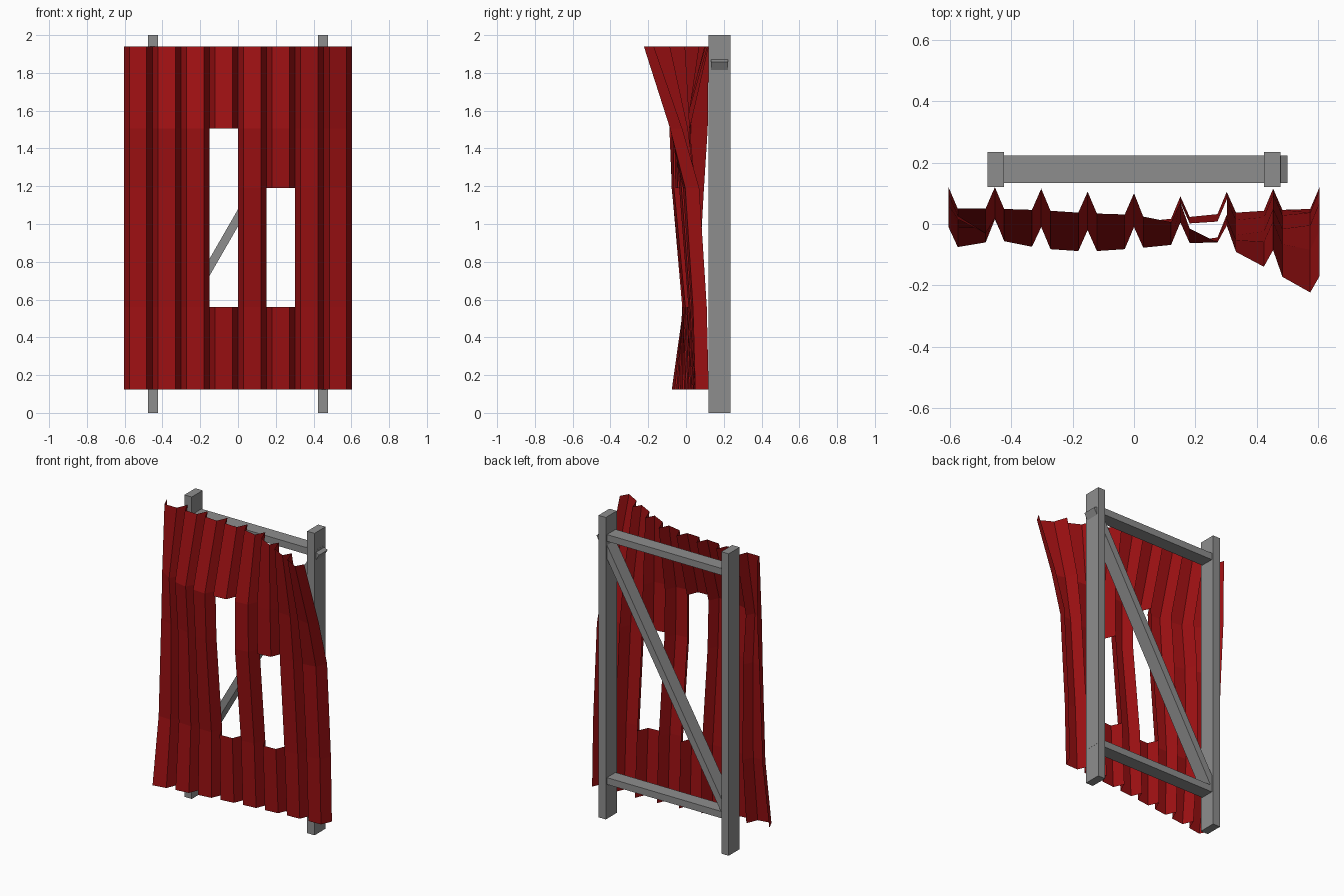
import bpy
import bmesh
from math import atan2, hypot
from mathutils import Matrix, Vector

if "Cube" in bpy.data.objects:
    bpy.data.objects.remove(bpy.data.objects["Cube"], do_unlink=True)


def make_material(name, rgb):
    mat = bpy.data.materials.new(name)
    mat.use_nodes = True
    color = (*rgb, 1.0)
    mat.diffuse_color = color
    bsdf = next(n for n in mat.node_tree.nodes if n.type == 'BSDF_PRINCIPLED')
    bsdf.inputs["Base Color"].default_value = color
    return mat


RED = make_material("red_painted_metal", (0.33, 0.005, 0.006))
GRAY = make_material("gray_steel", (0.27, 0.27, 0.27))


def add_object(name, bm, mat):
    mesh = bpy.data.meshes.new(name)
    bm.to_mesh(mesh)
    bm.free()
    mesh.materials.append(mat)
    obj = bpy.data.objects.new(name, mesh)
    bpy.context.collection.objects.link(obj)
    return obj


def beam(name, start, end, width, depth, y):
    """Square-cut beam between two (x, z) points."""
    dx, dz = end[0] - start[0], end[1] - start[1]
    center = Vector(((start[0] + end[0]) / 2, y, (start[1] + end[1]) / 2))
    bm = bmesh.new()
    bmesh.ops.create_cube(bm, size=1.0)
    bm.transform(Matrix.Translation(center)
                 @ Matrix.Rotation(-atan2(dz, dx), 4, 'Y')
                 @ Matrix.Diagonal((hypot(dx, dz), depth, width, 1)))
    return add_object(name, bm, GRAY)


# Supporting frame
for side, x in (("left", 0.45), ("right", -0.45)):
    beam(side + "_post", (x, 0), (x, 2), 0.054, 0.115, 0.1775)
for level, z in (("bottom", 0.25), ("top", 1.86)):
    beam(level + "_rail", (-0.45, z), (0.478, z), 0.045, 0.09, 0.178)
beam("diagonal_brace", (-0.445, 0.26), (0.481, 1.868), 0.045, 0.09, 0.178)

# Corrugated sheet: each row holds its height and its bend at every ridge
PITCH, RIDGE = 0.151, 0.07
ROWS = [
    (0.125, (-.08, -.055, -.035, -.015, .005, .02, .035, .045, .05)),
    (0.56, (-.01, -.015, -.02, -.02, -.015, 0, .01, .025, .04)),
    (1.19, (.025, -.02, -.055, -.08, -.08, -.06, -.04, -.02, 0)),
    (1.505, (.045, -.05, -.08, -.09, -.08, -.065, -.05, -.06, -.09)),
    (1.94, (.05, .05, .045, .035, .03, 0, -.075, -.155, -.24)),
]
WAVES = 8
# Ridge, then the two edges of the flat, across one corrugation
SHAPE = ((0, RIDGE), (0.2, 0), (0.8, 0))


def sheet_row(bm, z, bend):
    verts = []
    for wave in range(WAVES):
        for t, rise in SHAPE:
            y = bend[wave] * (1 - t) + bend[wave + 1] * t + rise
            verts.append(bm.verts.new(((wave + t - WAVES / 2) * PITCH, y, z)))
    verts.append(bm.verts.new((WAVES / 2 * PITCH, bend[-1] + RIDGE, z)))
    return verts


# Openings: corrugation number and the row bands left out
OPENINGS = {3: (1, 2), 5: (1,)}

bm = bmesh.new()
grid = [sheet_row(bm, z, bend) for z, bend in ROWS]
for band, (low, high) in enumerate(zip(grid, grid[1:])):
    for i in range(len(low) - 1):
        if band not in OPENINGS.get(i // len(SHAPE), ()):
            bm.faces.new((low[i], low[i + 1], high[i + 1], high[i]))
add_object("corrugated_sheet", bm, RED)
